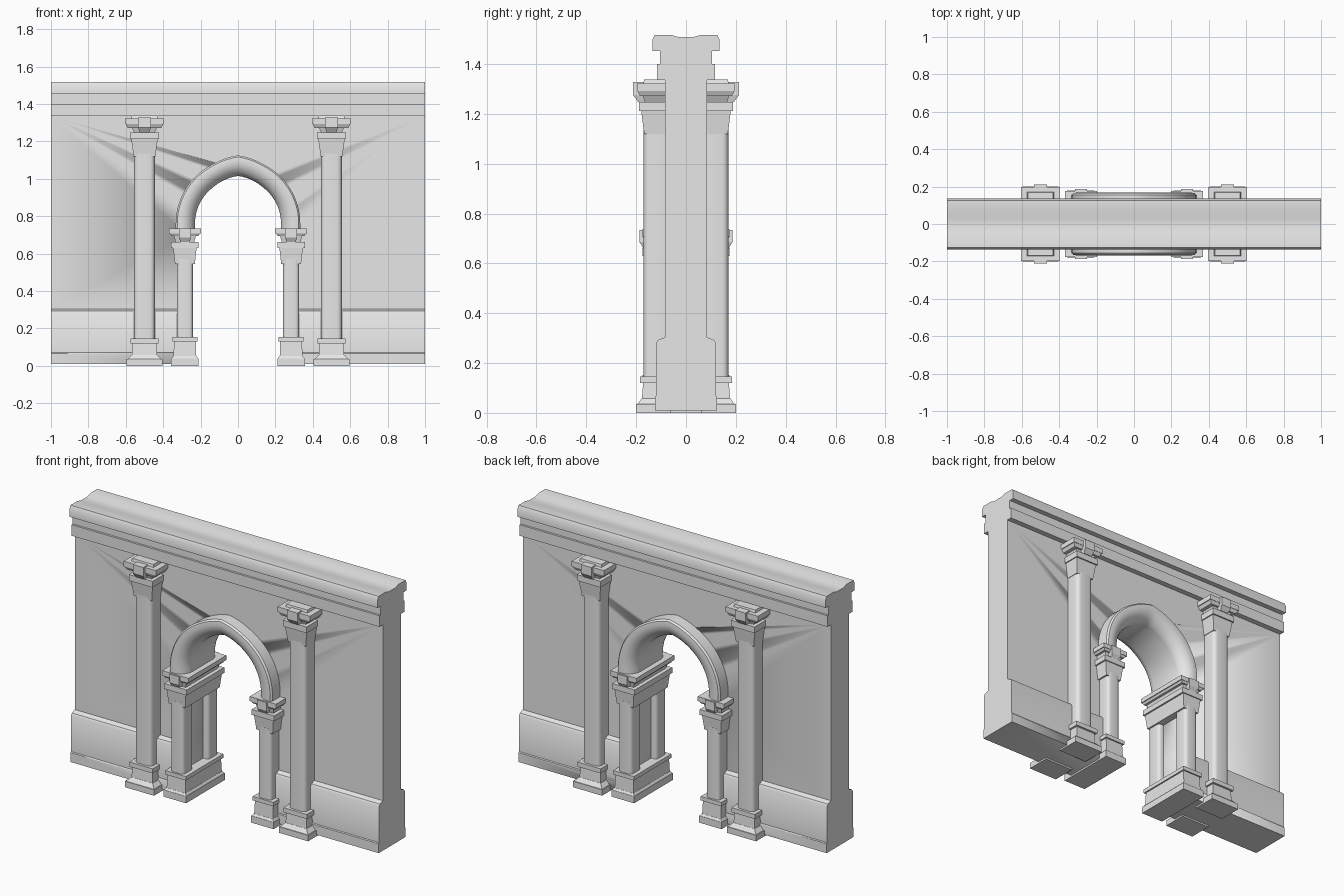
import bpy, bmesh
from math import cos, sin, pi, sqrt, acos, radians

cube = bpy.data.objects.get("Cube")
if cube:
    bpy.data.objects.remove(cube, do_unlink=True)

stone = bpy.data.materials.new("grey_stone")
stone.use_nodes = True
stone.diffuse_color = (0.8, 0.8, 0.8, 1)
stone.node_tree.nodes["Principled BSDF"].inputs["Base Color"].default_value = stone.diffuse_color


def finish(name, bm, mirror=None):
    """Turn a bmesh into a stone object, optionally mirrored on x and y."""
    bmesh.ops.recalc_face_normals(bm, faces=bm.faces)
    mesh = bpy.data.meshes.new(name)
    bm.to_mesh(mesh)
    bm.free()
    mesh.materials.append(stone)
    obj = bpy.data.objects.new(name, mesh)
    bpy.context.collection.objects.link(obj)
    bpy.ops.object.select_all(action='DESELECT')
    obj.select_set(True)
    bpy.context.view_layer.objects.active = obj
    bpy.ops.object.shade_smooth_by_angle(angle=radians(35))
    if mirror:
        mod = obj.modifiers.new("mirror", 'MIRROR')
        mod.use_axis = (mirror[0], mirror[1], False)
        mod.use_mirror_merge = False
    return obj


def prism(bm, outline, vector):
    """Extrude a closed outline of 3D points along a vector."""
    face = bm.faces.new([bm.verts.new(p) for p in outline])
    result = bmesh.ops.extrude_face_region(bm, geom=[face], use_keep_orig=True)
    moved = [v for v in result["geom"] if isinstance(v, bmesh.types.BMVert)]
    bmesh.ops.translate(bm, verts=moved, vec=vector)


def tier(bm, x, low, high, back=None):
    """Tapered block; low and high are (z, half width, depth)."""
    rings = []
    for z, half, depth in (low, high):
        rear = depth if back is None else back
        rings.append([bm.verts.new(p) for p in (
            (x - half, -depth, z), (x + half, -depth, z),
            (x + half, rear, z), (x - half, rear, z))])
    a, b = rings
    bm.faces.new(a[::-1])
    bm.faces.new(b)
    for i in range(4):
        j = (i + 1) % 4
        bm.faces.new((a[i], a[j], b[j], b[i]))


def stack(name, x, tiers, back, mirror):
    bm = bmesh.new()
    for low, high in tiers:
        tier(bm, x, low, high, back)
    return finish(name, bm, mirror)


def shaft(name, x, half, depth, rear, bottom, top, radius):
    """Rounded rectangular pillar, repeated at all four corners."""
    bm = bmesh.new()
    tier(bm, x, (bottom, half, depth), (top, half, depth), -rear)
    upright = [e for e in bm.edges if abs(e.verts[0].co.z - e.verts[1].co.z) > 0.1]
    bmesh.ops.bevel(bm, geom=upright, offset=radius, segments=4, profile=0.5, affect='EDGES')
    return finish(name, bm, (True, True))


def arch(half, spring, apex, steps=16, peak=0.012):
    """Pointed arch from right springing over the apex to the left."""
    rise = apex - peak - spring
    radius = (half * half + rise * rise) / (2 * half)
    centre = half - radius
    end = acos(-centre / radius)
    right = []
    for i in range(steps + 1):
        a = end * i / steps
        x = centre + radius * cos(a)
        z = spring + radius * sin(a) + peak * max(0, 1 - abs(x) / 0.14)
        right.append((x, z))
    return right + [(-x, z) for x, z in right[-2::-1]]


# Wall with skirting and cornice, as one profile run along x
half_profile = [(0.124, 0.01), (0.124, 0.065), (0.12, 0.07), (0.12, 0.28), (0.112, 0.293),
                (0.085, 0.303), (0.085, 1.335), (0.117, 1.335), (0.117, 1.4), (0.105, 1.4),
                (0.105, 1.453), (0.135, 1.453), (0.135, 1.497), (0.125, 1.517),
                (0.06, 1.517), (0.03, 1.508)]
profile = half_profile + [(-y, z) for y, z in reversed(half_profile)]
bm = bmesh.new()
prism(bm, [(-1, y, z) for y, z in profile], (2, 0, 0))
wall = finish("wall", bm)

# Doorway cutter
jamb = 0.275
opening = [(jamb, -0.1), (jamb, 0.7)] + arch(0.26, 0.76, 1.05) + [(-jamb, 0.7), (-jamb, -0.1)]
bm = bmesh.new()
prism(bm, [(x, -0.5, z) for x, z in opening], (0, 1, 0))
cutter = finish("doorway_cutter", bm)
cutter.hide_render = True
cutter.hide_set(True)
cutter.display_type = 'WIRE'
cut = wall.modifiers.new("doorway", 'BOOLEAN')
cut.operation = 'DIFFERENCE'
cut.solver = 'EXACT'
cut.object = cutter

# Arch moulding: rounded section swept between inner and outer curve
inner = [(0.23, 0.73)] + arch(0.23, 0.76, 1.015) + [(-0.23, 0.73)]
outer = [(0.333, 0.73)] + arch(0.333, 0.76, 1.125) + [(-0.333, 0.73)]
front = [(1, 0.155), (0.92, 0.165), (0.7, 0.168), (0.45, 0.162), (0.2, 0.145), (0.05, 0.12), (0, 0.1)]
section = [(u, -y) for u, y in front] + [(u, y) for u, y in reversed(front)]
bm = bmesh.new()
rings = []
for (xi, zi), (xo, zo) in zip(inner, outer):
    rings.append([bm.verts.new((xi + (xo - xi) * u, y, zi + (zo - zi) * u)) for u, y in section])
for a, b in zip(rings, rings[1:]):
    for i in range(len(section)):
        j = (i + 1) % len(section)
        bm.faces.new((a[i], a[j], b[j], b[i]))
bm.faces.new(rings[0])
bm.faces.new(rings[-1])
finish("arch_moulding", bm)

# Tall columns on both faces of the wall
tall, rear = 0.5, -0.06
four = (True, True)
shaft("tall_column_shaft", tall, 0.055, 0.17, 0.05, 0.1, 1.14, 0.024)
stack("tall_column_base", tall, [
    ((0, 0.095, 0.2), (0.035, 0.095, 0.2)),
    ((0.035, 0.09, 0.195), (0.058, 0.07, 0.178)),
    ((0.055, 0.068, 0.177), (0.122, 0.064, 0.172)),
    ((0.12, 0.076, 0.185), (0.147, 0.076, 0.185))], rear, four)
stack("tall_column_capital", tall, [
    ((1.12, 0.058, 0.168), (1.215, 0.071, 0.18)),
    ((1.212, 0.077, 0.188), (1.248, 0.077, 0.188)),
    ((1.248, 0.055, 0.165), (1.285, 0.075, 0.178)),
    ((1.272, 0.09, 0.185), (1.292, 0.1, 0.195)),
    ((1.292, 0.105, 0.197), (1.322, 0.105, 0.197)),
    ((1.32, 0.072, 0.172), (1.337, 0.068, 0.168)),
    ((1.248, 0.026, 0.192), (1.275, 0.034, 0.212)),
    ((1.275, 0.034, 0.212), (1.327, 0.034, 0.212))], rear, four)

# Doorway piers: shared base and capital run through the wall
pier = 0.284
sides = (True, False)
shaft("pier_shaft", pier, 0.043, 0.163, 0.07, 0.1, 0.57, 0.02)
stack("pier_base", pier, [
    ((0, 0.073, 0.18), (0.04, 0.073, 0.18)),
    ((0.04, 0.071, 0.178), (0.052, 0.062, 0.17)),
    ((0.05, 0.061, 0.169), (0.132, 0.058, 0.165)),
    ((0.13, 0.067, 0.174), (0.153, 0.067, 0.174))], None, sides)
stack("pier_capital", pier, [
    ((0.545, 0.053, 0.16), (0.632, 0.063, 0.168)),
    ((0.63, 0.073, 0.174), (0.662, 0.073, 0.174)),
    ((0.662, 0.05, 0.15), (0.705, 0.062, 0.16)),
    ((0.695, 0.072, 0.166), (0.708, 0.08, 0.174)),
    ((0.708, 0.085, 0.176), (0.735, 0.085, 0.176)),
    ((0.662, 0.024, 0.172), (0.685, 0.032, 0.186)),
    ((0.685, 0.032, 0.186), (0.733, 0.032, 0.186))], None, sides)
